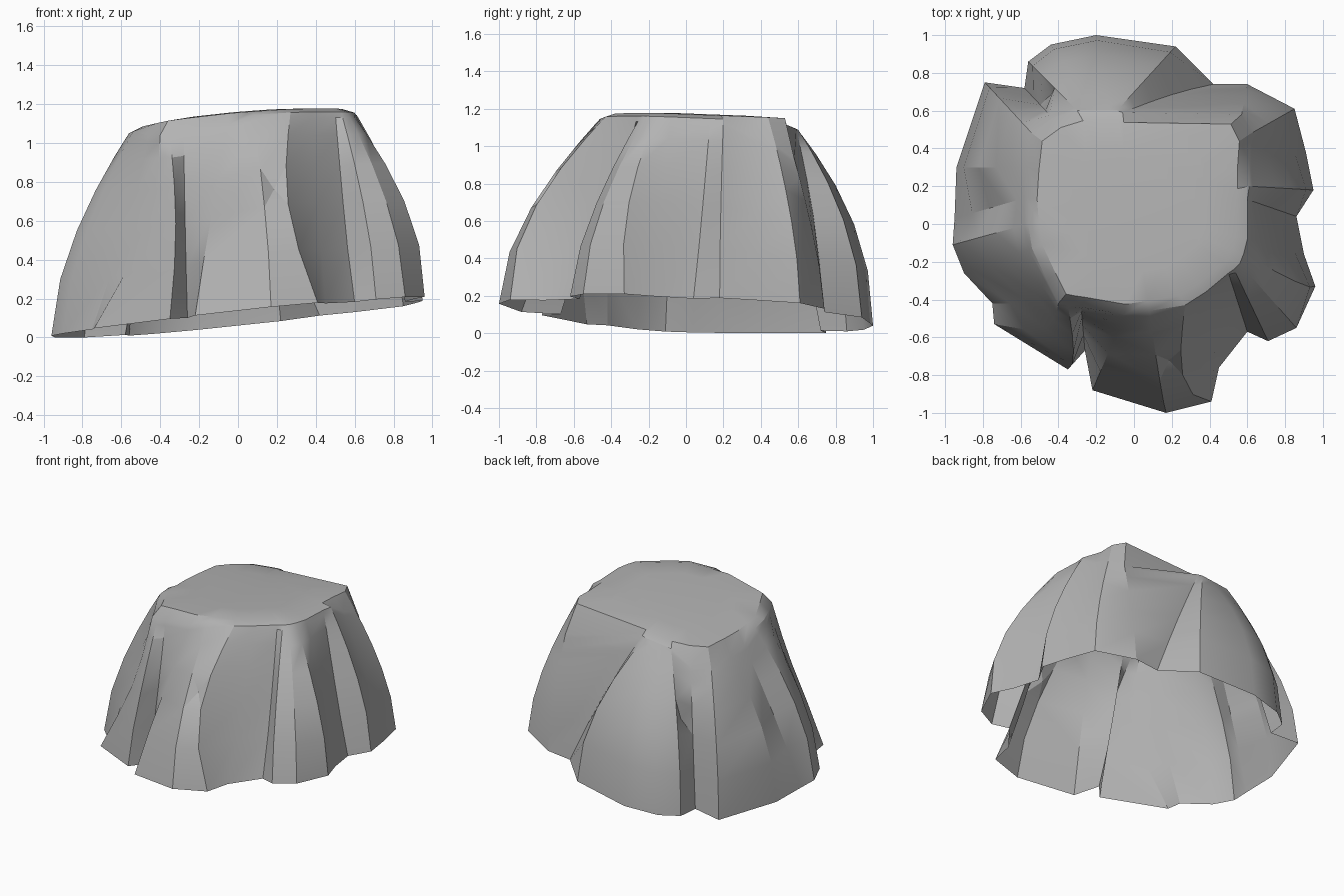
import bpy
import bmesh
from math import pi, sin
from mathutils import Vector

cube = bpy.data.objects.get("Cube")
if cube:
    bpy.data.objects.remove(cube)

# One column per ridge or groove: rim x, y, crown x, y, bulge (low = groove)
COLUMNS = [
    (.95, .18, .61, .20, 1.7), (.91, .38, .61, .34, 1.3), (.85, .61, .62, .48, 1.6),
    (.60, .74, .57, .58, 1.4), (.42, .74, -.06, .59, 1), (.22, .94, -.09, .60, 1.9),
    (-.2, 1, -.13, .60, 2.1), (-.44, .95, -.20, .60, 2.1), (-.56, .86, -.30, .60, 1.9),
    (-.58, .72, -.43, .56, .9), (-.79, .75, -.54, .48, 1.8), (-.94, .30, -.56, .30, 1.8),
    (-.95, .03, -.57, .14, 1.1), (-.96, -.11, -.56, 0, 1.7), (-.90, -.26, -.54, -.13, 1.6),
    (-.75, -.42, -.46, -.30, 1.3), (-.74, -.53, -.40, -.42, 1.4), (-.35, -.77, -.35, -.43, 1.4),
    (-.26, -.67, -.28, -.44, .8), (-.22, -.88, -.05, -.48, 1.1), (.17, -1, .08, -.46, 1.5),
    (.41, -.94, .27, -.43, 1.5), (.45, -.76, .38, -.36, .9), (.60, -.57, .50, -.26, .8),
    (.71, -.62, .53, -.24, 1.5), (.86, -.55, .56, -.21, 1.7), (.96, -.33, .58, -.16, 1.7),
    (.90, -.16, .60, -.08, 1.4), (.86, .04, .60, .13, .9),
]
# Sideways bend of some columns at mid height
BENDS = {15: (.05, -.03), 16: (.13, -.06), 17: (.03, -.04), 20: (0, -.03),
         21: (-.10, -.05), 4: (.02, .02), 26: (.02, -.03)}
# How far some columns stop below the crown
DROPS = {1: .08, 2: .13, 3: .2, 9: .1, 10: .1, 11: .05, 12: .06,
         15: .04, 16: .05, 17: .06, 18: .06, 19: .04}
ROWS = [0, .28, .52, .72, .88, .97, 1]
# Wall faces (column, row) that are chipped inward
CHIPS = [(20, 2), (8, 2)]


def rim_height(x, y):
    return max(0, .1 + .1 * x - .04 * y)


def crown_height(x, y):
    return 1.12 + .09 * x - .06 * x * x - .04 * y


def column_point(index, t):
    x0, y0, x1, y1, bulge = COLUMNS[index]
    f = t ** bulge
    bend_x, bend_y = BENDS.get(index, (0, 0))
    bend = sin(pi * t)
    z0 = rim_height(x0, y0)
    z1 = crown_height(x1, y1) - DROPS.get(index, 0)
    return Vector((x0 + (x1 - x0) * f + bend_x * bend,
                   y0 + (y1 - y0) * f + bend_y * bend,
                   z0 + (z1 - z0) * t))


stone = bpy.data.materials.new("grey stone")
stone.use_nodes = True
grey = (.45, .45, .45, 1)
stone.diffuse_color = grey
stone.node_tree.nodes["Principled BSDF"].inputs["Base Color"].default_value = grey

# Open-bottomed wall of ridges and grooves
bm = bmesh.new()
n = len(COLUMNS)
rings = [[bm.verts.new(column_point(i, t)) for i in range(n)] for t in ROWS]

# Softly rounded crown
rim_of_crown = rings[-1]
for scale, lift in ((.9, .02), (.6, .03)):
    ring = []
    for v in rim_of_crown:
        x, y = v.co.x * scale, (v.co.y - .07) * scale + .07
        ring.append(bm.verts.new((x, y, crown_height(x, y) + lift)))
    rings.append(ring)

wall = {}
for r, (low, high) in enumerate(zip(rings, rings[1:])):
    for i in range(n):
        j = (i + 1) % n
        wall[i, r] = bm.faces.new((low[i], low[j], high[j], high[i]))
bm.faces.new(rings[-1])
bm.normal_update()

# Chips: shallow pointed dents in the wall
bmesh.ops.poke(bm, faces=[wall[key] for key in CHIPS], offset=-.03)

bm.normal_update()
mesh = bpy.data.meshes.new("rock_shell")
bm.to_mesh(mesh)
bm.free()
mesh.materials.append(stone)
rock = bpy.data.objects.new("rock_shell", mesh)
bpy.context.collection.objects.link(rock)

bpy.ops.object.select_all(action="DESELECT")
rock.select_set(True)
bpy.context.view_layer.objects.active = rock
bpy.ops.object.shade_smooth_by_angle(angle=.45)
